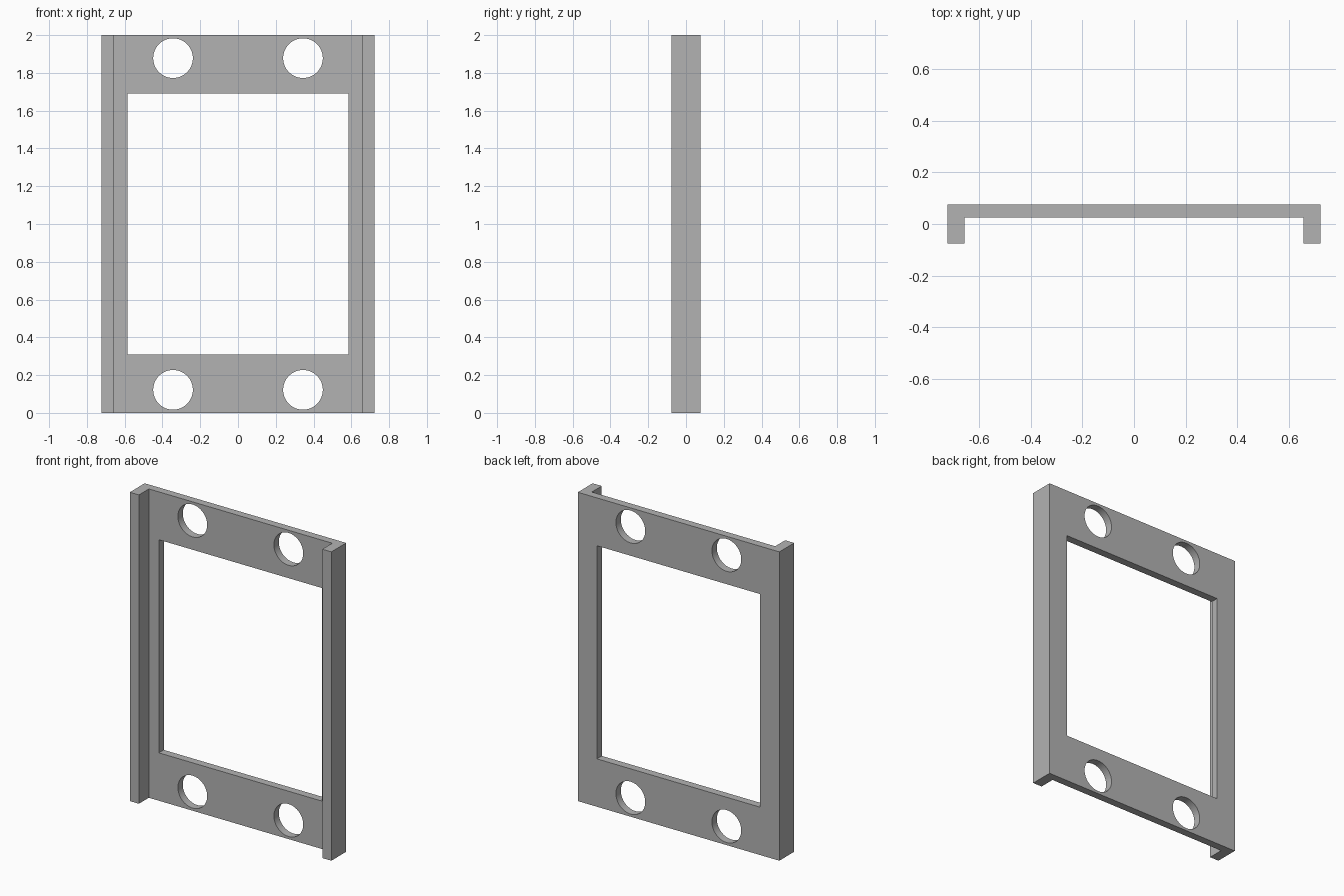
import bpy
import bmesh
from mathutils import Matrix, Vector

default = bpy.data.objects.get("Cube")
if default:
    bpy.data.objects.remove(default, do_unlink=True)

W, D, H = 0.722, 0.076, 2.0      # half width, half depth, height
LIP_X, WEB_Y = 0.657, 0.026      # inner face of side lips, front of back plate
WIN_X, WIN_Z = 0.585, 0.69       # window half sizes
HOLE_X, HOLE_Z, HOLE_R = 0.344, 0.878, 0.105

grey = bpy.data.materials.new("plain_grey")
grey.use_nodes = True
colour = (0.45, 0.45, 0.45, 1)
grey.diffuse_color = colour
grey.node_tree.nodes["Principled BSDF"].inputs["Base Color"].default_value = colour


def make_object(name, bm):
    bmesh.ops.recalc_face_normals(bm, faces=bm.faces)
    mesh = bpy.data.meshes.new(name)
    bm.to_mesh(mesh)
    bm.free()
    mesh.materials.append(grey)
    obj = bpy.data.objects.new(name, mesh)
    bpy.context.collection.objects.link(obj)
    return obj


# Channel-shaped frame: half profile mirrored, then extruded upwards
half = [(W, D), (W, -D), (LIP_X, -D), (LIP_X, WEB_Y)]
profile = half + [(-x, y) for x, y in reversed(half)]
bm = bmesh.new()
face = bm.faces.new([bm.verts.new((x, y, 0)) for x, y in profile])
top = bmesh.ops.extrude_face_region(bm, geom=[face])["geom"]
bmesh.ops.translate(bm, vec=Vector((0, 0, H)),
                    verts=[v for v in top if isinstance(v, bmesh.types.BMVert)])
frame = make_object("channel_frame", bm)

# Cutter: window block plus four round holes
bm = bmesh.new()
bmesh.ops.create_cube(bm, size=1, matrix=Matrix.Translation((0, 0, H / 2))
                      @ Matrix.Diagonal((2 * WIN_X, 1, 2 * WIN_Z, 1)))
for sx in (-1, 1):
    for sz in (-1, 1):
        bmesh.ops.create_cone(
            bm, cap_ends=True, segments=64, radius1=HOLE_R, radius2=HOLE_R, depth=1,
            matrix=Matrix.Translation((sx * HOLE_X, 0, H / 2 + sz * HOLE_Z))
            @ Matrix.Rotation(1.5707963, 4, "X"))
cutter = make_object("opening_cutter", bm)
cutter.hide_render = True

cut = frame.modifiers.new("openings", "BOOLEAN")
cut.operation = "DIFFERENCE"
cut.solver = "EXACT"
cut.object = cutter

# Apply the cut, remove the cutter and smooth the hole walls
bpy.ops.object.select_all(action="DESELECT")
bpy.context.view_layer.objects.active = frame
frame.select_set(True)
bpy.ops.object.modifier_apply(modifier=cut.name)
bpy.data.objects.remove(cutter, do_unlink=True)
bpy.ops.object.shade_smooth_by_angle()
